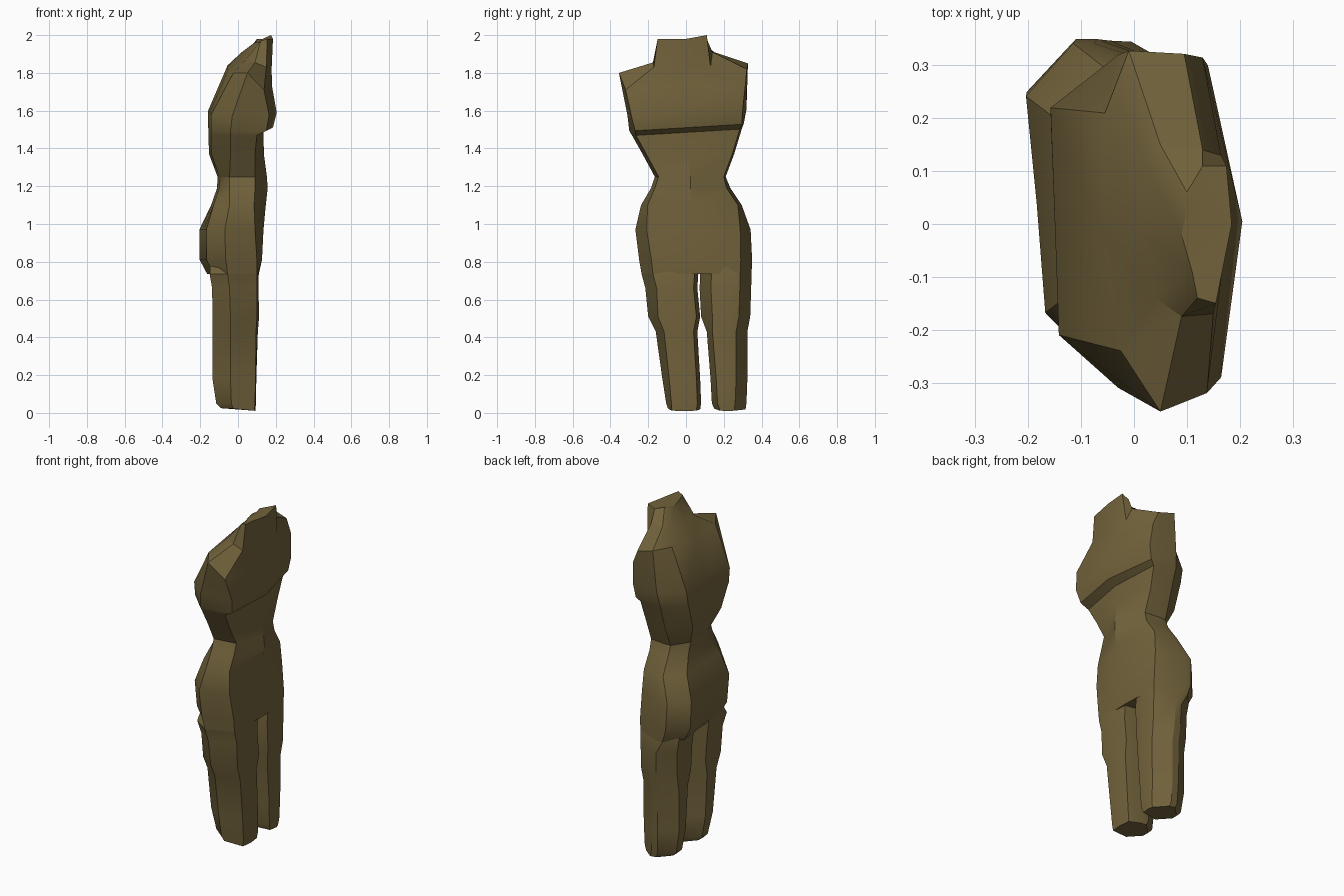
import bpy, bmesh, math

bronze = bpy.data.materials.new("dull bronze")
bronze.diffuse_color = (0.17, 0.125, 0.045, 1)


def section(z, y0, y1, xc, xf, xm, xb, c0, c1, cb, slant=0.0, hip=0.0, tilt=0.0):
    """Nine-point slice: front left, centre, right, right side x2, back x3, left side."""
    mid = (y0 + y1) / 2
    pts = [(xf, y0 + c0), (xc, mid), (xf, y1 - c1), (xm + 0.04 - hip, y1),
           (xm - hip, y1), (xb - tilt * y1, y1 - cb), (xb, mid),
           (xb - tilt * y0, y0 + cb), (xm, y0)]
    return [(x, y, z + slant * y) for x, y in pts]


def loft(name, rings):
    bm = bmesh.new()
    loops = [[bm.verts.new(p) for p in ring] for ring in rings]
    n = len(loops[0])
    for a, b in zip(loops, loops[1:]):
        for i in range(n):
            j = (i + 1) % n
            bm.faces.new((a[i], a[j], b[j], b[i]))
    bm.faces.new(loops[0][::-1])
    bm.faces.new(loops[-1])
    bmesh.ops.recalc_face_normals(bm, faces=bm.faces)
    mesh = bpy.data.meshes.new(name)
    bm.to_mesh(mesh)
    bm.free()
    mesh.materials.append(bronze)
    obj = bpy.data.objects.new(name, mesh)
    bpy.context.collection.objects.link(obj)
    bpy.ops.object.select_all(action='DESELECT')
    obj.select_set(True)
    bpy.context.view_layer.objects.active = obj
    bpy.ops.object.shade_smooth_by_angle(angle=math.radians(30))
    return obj


# Torso slices: height, left, right, front centre, front corner, side, back,
# left and right corner cuts, slant, right hip shift
torso = [section(z, y0, y1, xc, xf, xm, xb, c0, c1, 0.1, s, h, 0.06 if z < 1.05 else 0.025)
         for z, y0, y1, xc, xf, xm, xb, c0, c1, s, h in [
    (0.735, -0.235, 0.347, 0.11, 0.10, -0.055, -0.142, 0.06, 0.06, 0, 0.03),
    (0.81, -0.248, 0.35, 0.127, 0.10, -0.065, -0.182, 0.065, 0.06, 0, 0.045),
    (0.97, -0.268, 0.342, 0.135, 0.09, -0.07, -0.184, 0.06, 0.055, 0, 0.045),
    (1.10, -0.238, 0.295, 0.147, 0.085, -0.045, -0.135, 0.035, 0.02, 0, 0.01),
    (1.19, -0.185, 0.235, 0.157, 0.09, -0.045, -0.105, 0.02, 0.02, 0, 0),
    (1.25, -0.165, 0.21, 0.153, 0.09, -0.045, -0.103, 0.02, 0.01, 0, 0),
    (1.37, -0.23, 0.255, 0.137, 0.09, -0.04, -0.147, 0.02, 0.01, 0, 0),
    (1.485, -0.285, 0.295, 0.135, 0.10, -0.04, -0.15, 0.02, 0.01, 0.06, 0),
    (1.51, -0.30, 0.305, 0.185, 0.15, -0.04, -0.15, 0.03, 0.01, 0.06, 0),
    (1.59, -0.31, 0.32, 0.205, 0.165, -0.03, -0.15, 0.02, 0.02, 0.05, 0)]]
# The chest falls away on its right side
for ring in torso[-2:]:
    x, y, z = ring[2]
    ring[2] = (x - 0.025, y, z)

# Shoulder line, neck base and slanted neck rim
shoulders = [(0.138, -0.32, 1.71), (0.18, 0, 1.73), (0.13, 0.315, 1.74),
             (0.095, 0.322, 1.82), (-0.01, 0.328, 1.85), (-0.055, 0.21, 1.84),
             (-0.06, -0.01, 1.80), (-0.025, -0.24, 1.80), (0.05, -0.355, 1.80)]
neck_base = [(0.15, -0.17, 1.83), (0.178, 0, 1.82), (0.165, 0.13, 1.83),
             (0.13, 0.14, 1.91), (0.05, 0.15, 1.91), (0.02, 0.11, 1.91),
             (0.015, -0.015, 1.87), (0.04, -0.14, 1.87), (0.09, -0.175, 1.855)]
neck_rim = [(0.155, -0.15, 1.98), (0.185, 0, 1.98), (0.175, 0.11, 2.0),
            (0.13, 0.11, 1.98), (0.10, 0.06, 1.98), (0.10, 0.03, 1.97),
            (0.09, -0.02, 1.96), (0.11, -0.09, 1.96), (0.12, -0.14, 1.97)]
loft("torso", torso + [shoulders, neck_base, neck_rim])

# Legs: shared depth profile, with height, left and right edge per leg
depth = [(0.092, 0.085, -0.025, -0.09), (0.095, 0.09, -0.035, -0.115),
         (0.097, 0.093, -0.04, -0.135), (0.105, 0.095, -0.04, -0.135),
         (0.112, 0.10, -0.04, -0.135), (0.108, 0.10, -0.045, -0.137),
         (0.11, 0.10, -0.055, -0.15), (0.10, 0.09, -0.05, -0.145)]
widths = {
    "left_leg": [(0.02, -0.095, 0.075), (0.05, -0.105, 0.08), (0.18, -0.125, 0.075),
                 (0.43, -0.16, 0.06), (0.51, -0.20, 0.075), (0.66, -0.215, 0.06),
                 (0.735, -0.235, 0.065), (0.80, -0.2, 0.065)],
    "right_leg": [(0.02, 0.15, 0.315), (0.05, 0.137, 0.32), (0.18, 0.13, 0.325),
                  (0.43, 0.11, 0.325), (0.51, 0.08, 0.34), (0.66, 0.072, 0.345),
                  (0.735, 0.075, 0.347), (0.80, 0.075, 0.33)]}
for name, rows in widths.items():
    right = name == "right_leg"
    rings = []
    for i, ((z, y0, y1), d) in enumerate(zip(rows, depth)):
        outer = 0.06 if right else min(0.02 + 0.008 * i, 0.06)
        inner = (0.03 if z < 0.45 else 0.06) if right else 0.02
        cuts = (inner, outer) if right else (outer, inner)
        rings.append(section(z, y0, y1, *d, *cuts, 0.065, 0, 0.03 if right and i > 5 else 0))
    # Soles dip towards the front
    rings[0] = [(x, y, z - 0.1 * max(x, -0.05)) for x, y, z in rings[0]]
    loft(name, rings)
